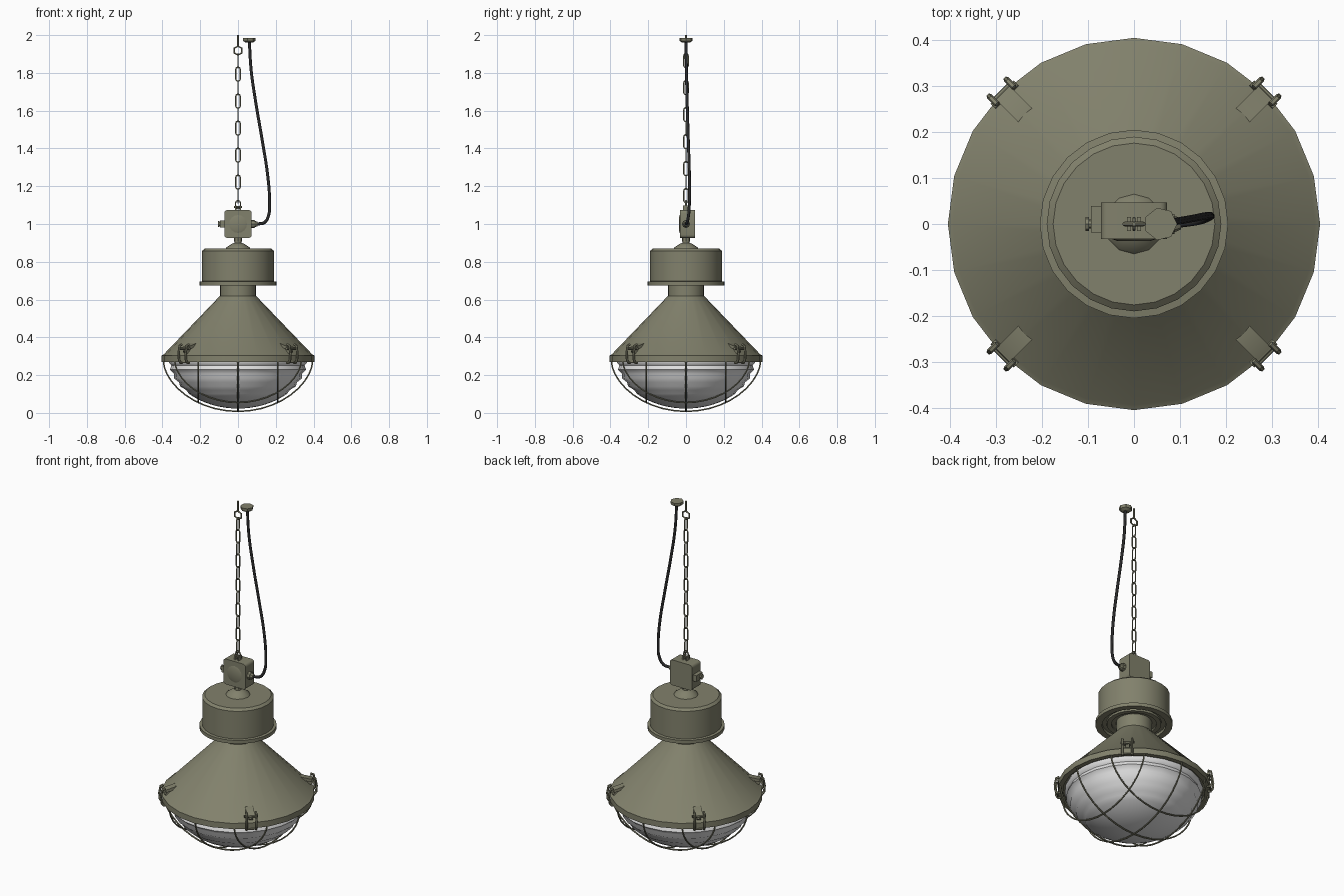
import bpy, bmesh, math
from mathutils import Matrix, Vector

cube = bpy.data.objects.get("Cube")
if cube:
    bpy.data.objects.remove(cube, do_unlink=True)


def material(name, r, g, b):
    m = bpy.data.materials.new(name)
    m.use_nodes = True
    m.diffuse_color = (r, g, b, 1)
    m.node_tree.nodes["Principled BSDF"].inputs["Base Color"].default_value = (r, g, b, 1)
    return m


OLIVE = material("olive paint", 0.222, 0.22, 0.15)
BLACK = material("black rubber", 0.022, 0.022, 0.023)
GLASS = material("frosted glass", 0.74, 0.74, 0.74)
ID = Matrix.Identity(4)


def activate(ob):
    bpy.ops.object.select_all(action='DESELECT')
    ob.select_set(True)
    bpy.context.view_layer.objects.active = ob


def finish(name, bm, mat, angle=35):
    bmesh.ops.recalc_face_normals(bm, faces=bm.faces)
    me = bpy.data.meshes.new(name)
    bm.to_mesh(me)
    bm.free()
    me.materials.append(mat)
    ob = bpy.data.objects.new(name, me)
    bpy.context.collection.objects.link(ob)
    activate(ob)
    bpy.ops.object.shade_smooth_by_angle(angle=math.radians(angle))
    return ob


def lathe(name, profile, mat, steps=24, at=(0, 0, 0), angle=35):
    """Revolve (radius, height) points around z."""
    bm = bmesh.new()
    vs = [bm.verts.new((r, 0, z)) for r, z in profile]
    edges = [bm.edges.new(pair) for pair in zip(vs, vs[1:])]
    bmesh.ops.spin(bm, geom=vs + edges, cent=(0, 0, 0), axis=(0, 0, 1),
                   angle=math.tau, steps=steps, use_duplicate=False)
    bmesh.ops.remove_doubles(bm, verts=bm.verts, dist=0.0003)
    bmesh.ops.translate(bm, verts=bm.verts, vec=at)
    return finish(name, bm, mat, angle)


def rod(name, p0, p1, r, mat, seg=12, frame=ID, r2=None):
    a, b = Vector(p0), Vector(p1)
    turn = (b - a).to_track_quat('Z', 'Y').to_matrix().to_4x4()
    bm = bmesh.new()
    bmesh.ops.create_cone(bm, cap_ends=True, segments=seg, radius1=r,
                          radius2=r if r2 is None else r2, depth=(b - a).length,
                          matrix=frame @ Matrix.Translation((a + b) / 2) @ turn)
    return finish(name, bm, mat)


def block(name, center, size, mat, frame=ID, tilt=0, bevel=0.0):
    bm = bmesh.new()
    bmesh.ops.create_cube(bm, size=1, matrix=Matrix.Diagonal((*size, 1)))
    if bevel:
        # Round only the corners that run front to back
        along = [e for e in bm.edges if abs(e.verts[0].co.y - e.verts[1].co.y) > size[1] / 2]
        bmesh.ops.bevel(bm, geom=along, offset=bevel, segments=3, affect='EDGES', profile=0.5)
    bm.transform(frame @ Matrix.Translation(center) @ Matrix.Rotation(tilt, 4, 'Y'))
    return finish(name, bm, mat)


def wire(name, points, r, mat, closed=False, frame=ID, smooth=False, sides=1):
    """Round tube along a path."""
    cu = bpy.data.curves.new(name, 'CURVE')
    cu.dimensions = '3D'
    cu.bevel_depth, cu.bevel_resolution, cu.use_fill_caps = r, sides, True
    if smooth:
        sp = cu.splines.new('BEZIER')
        sp.bezier_points.add(len(points) - 1)
        for bp, p in zip(sp.bezier_points, points):
            bp.co = frame @ Vector(p)
            bp.handle_left_type = bp.handle_right_type = 'AUTO'
        sp.resolution_u = 5
    else:
        sp = cu.splines.new('POLY')
        sp.points.add(len(points) - 1)
        for q, p in zip(sp.points, points):
            q.co = (*(frame @ Vector(p)), 1)
    sp.use_cyclic_u = closed
    cu.materials.append(mat)
    ob = bpy.data.objects.new(name, cu)
    bpy.context.collection.objects.link(ob)
    activate(ob)
    bpy.ops.object.convert(target='MESH')
    bpy.ops.object.shade_smooth_by_angle(angle=math.radians(50))
    return ob


# Conical shade with a flat rim and neck
lathe("shade", [(0, .285), (.378, .285), (.378, .27), (.405, .27), (.405, .303), (.394, .309),
                (.095, .62), (.095, .69), (0, .69)], OLIVE)

# Ballast canister with stepped underside and flange
lathe("canister", [(0, .69), (.12, .69), (.12, .68), (.145, .68), (.145, .692), (.17, .692),
                   (.17, .675), (.205, .675), (.205, .695), (.19, .697), (.19, .858),
                   (.176, .87), (0, .87)], OLIVE)
lathe("canister_cap", [(0, .868), (.066, .868), (.062, .876), (.032, .896), (.018, .9),
                       (.018, .93), (0, .93)], OLIVE, 12)

# Glass bowl: ribbed near the rim, plain and slightly pointed below
bowl = [(0, .28), (.365, .28)]
for i in range(17):
    t = i / 16 * math.pi / 2
    rib = .014 if i % 2 and i < 9 else 0
    bowl.append(((.368 - rib) * math.cos(t), .27 - .247 * math.sin(t) ** 1.1))
lathe("glass_bowl", bowl, GLASS, 24, angle=60)

# Wire guard: three bars each way, draped on a flattened dome
CAGE_R, CAGE_H, TOP = .395, .265, .273


def drape(offset, n=20):
    half = math.sqrt(CAGE_R ** 2 - offset ** 2)
    pts = []
    for i in range(n + 1):
        u = -half * math.cos(math.pi * i / n)
        fall = max(0, 1 - (u * u + offset * offset) / CAGE_R ** 2)
        pts.append((u, offset, TOP - CAGE_H * fall ** .58))
    return pts


for k, side in enumerate(("cross", "long")):
    for offset in (-.21, 0, .21):
        wire(f"guard_{side}_bar", drape(offset), .0045, OLIVE, frame=Matrix.Rotation(k * math.pi / 2, 4, 'Z'))

# Four spring clasps on the rim
for k in range(4):
    f = Matrix.Rotation(math.pi / 4 + k * math.pi / 2, 4, 'Z')
    block("clasp_body", (.366, 0, .35), (.074, .042, .016), OLIVE, f, math.radians(18), .005)
    block("clasp_mount", (.375, 0, .328), (.04, .022, .036), OLIVE, f, math.radians(45))
    rod("clasp_pin", (.398, -.036, .34), (.398, .036, .34), .008, OLIVE, 8, f)
    for s in (-1, 1):
        y = s * .026
        wire("clasp_bail", [(.395, y, .362), (.412, y, .355), (.419, y, .315), (.416, y, .28),
                            (.405, y, .264), (.39, y, .266)], .0065, OLIVE, frame=f)
    rod("clasp_foot", (.406, -.028, .268), (.406, .028, .268), .005, OLIVE, 8, f)

# Junction box with round boss and cable glands
block("junction_box", (0, .007, 1.0), (.144, .08, .148), OLIVE, bevel=.016)
rod("junction_boss", (0, -.032, 1.0), (0, -.037, 1.0), .05, OLIVE, 16, r2=.036)
block("left_gland_plate", (-.082, .01, 1.0), (.024, .058, .036), OLIVE)
rod("left_gland_neck", (-.093, 0, 1), (-.1, 0, 1), .01, OLIVE, 8)
rod("left_gland_plug", (-.098, 0, 1), (-.105, 0, 1), .015, OLIVE, 8)
rod("right_gland_collar", (.065, 0, 1), (.088, 0, 1), .022, OLIVE, 8)
rod("right_gland_tip", (.088, 0, 1), (.102, 0, 1), .018, OLIVE, 8, r2=.012)
rod("box_foot", (0, 0, .908), (0, 0, .93), .022, OLIVE, 8)
for s in (-1, 1):
    block("hanger_lug", (s * .011, 0, 1.083), (.008, .03, .03), OLIVE)
rod("hanger_pin", (-.02, 0, 1.09), (.02, 0, 1.09), .005, OLIVE, 8)


# Chain with alternating links
def link_path(half_w, half_h, n=4):
    pts = []
    for end in (1, -1):
        for i in range(n + 1):
            a = math.pi * i / n
            pts.append((end * half_w * math.cos(a), 0, end * (half_h - half_w + half_w * math.sin(a))))
    return pts


PITCH = .0715
for i in range(11):
    z = 1.15 + i * PITCH
    turn = Matrix.Rotation(0 if i % 2 else math.pi / 2, 4, 'Z')
    wire("chain_link", link_path(.012, .038), .0038, OLIVE, True, Matrix.Translation((0, 0, z)) @ turn)
wire("shackle", link_path(.013, .022), .004, OLIVE, True, Matrix.Translation((0, 0, 1.102)))

# Ceiling eye
eye = [(.024 * math.sin(i * math.tau / 6), 0, 1.918 + .024 * math.cos(i * math.tau / 6)) for i in range(6)]
wire("ceiling_eye", eye, .005, OLIVE, True)
rod("ceiling_screw", (0, 0, 1.938), (0, 0, 2.0), .0045, OLIVE, 8)

# Power cable and its ceiling cup
wire("power_cable", [(.1, 0, 1.0), (.14, .006, 1.008), (.163, .014, 1.05), (.167, .018, 1.12),
                     (.158, .018, 1.25), (.127, .012, 1.45), (.093, .006, 1.65),
                     (.069, .002, 1.82), (.06, 0, 1.97)], .008, BLACK, smooth=True, sides=2)
lathe("ceiling_cup", [(0, 1.96), (.02, 1.96), (.034, 1.969), (.036, 1.986), (0, 1.986)],
      OLIVE, 7, at=(.058, 0, 0))
